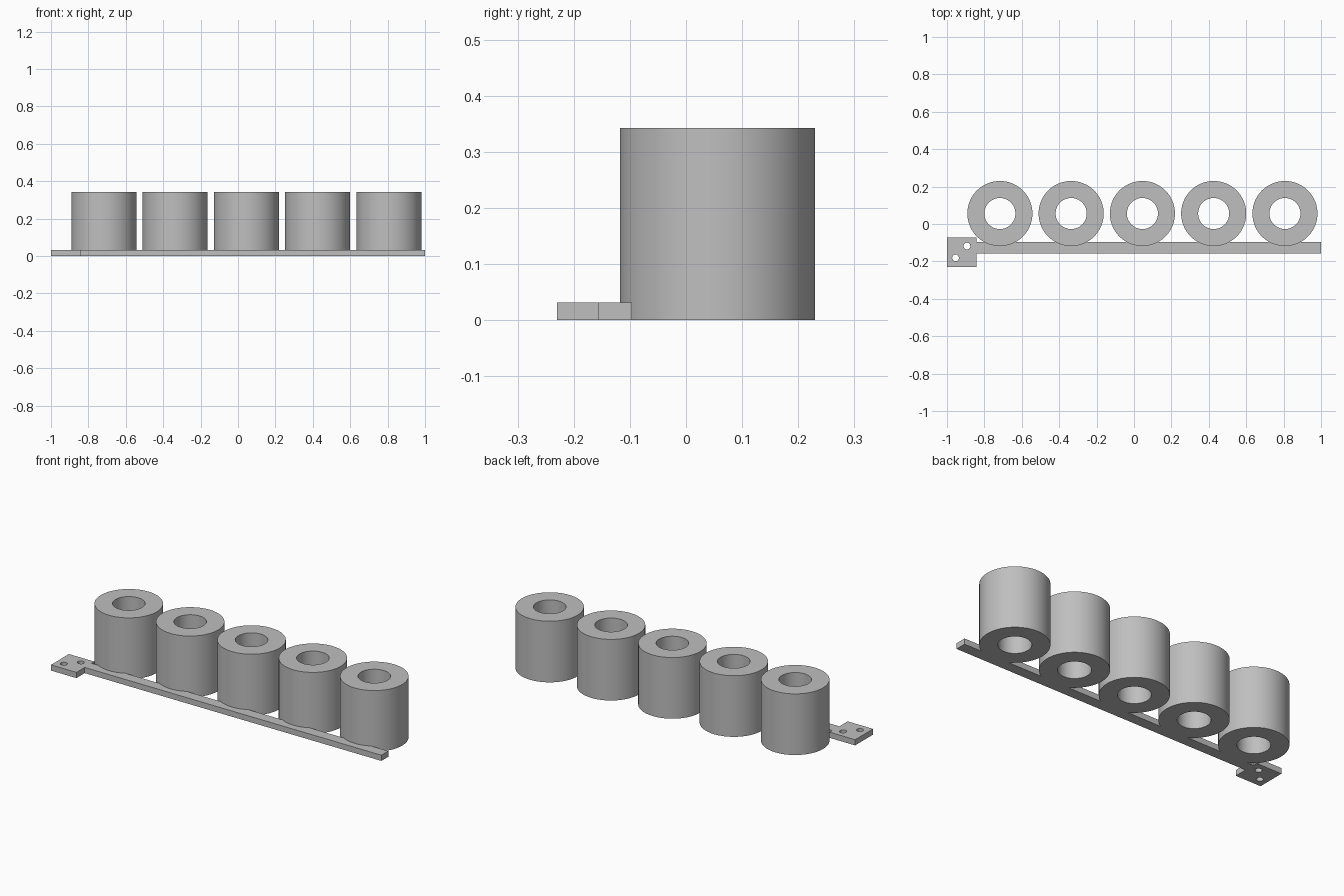
import bpy
from math import cos, sin, pi, radians

cube = bpy.data.objects.get("Cube")
if cube:
    bpy.data.objects.remove(cube, do_unlink=True)

# Single grey material
GREY = (0.52, 0.52, 0.52, 1.0)
grey = bpy.data.materials.new("plain grey")
grey.use_nodes = True
grey.diffuse_color = GREY
grey.node_tree.nodes["Principled BSDF"].inputs["Base Color"].default_value = GREY


def circle(cx, cy, r, n):
    return [(cx + r * cos(2 * pi * i / n), cy + r * sin(2 * pi * i / n)) for i in range(n)]


def extruded(name, loops, height, location=(0, 0)):
    """Flat outline with inner loops as holes, raised from the ground to a height."""
    curve = bpy.data.curves.new(name, "CURVE")
    curve.dimensions = "2D"
    curve.fill_mode = "BOTH"
    curve.extrude = height / 2
    for loop in loops:
        spline = curve.splines.new("POLY")
        spline.points.add(len(loop) - 1)
        for point, (x, y) in zip(spline.points, loop):
            point.co = (x, y, 0, 1)
        spline.use_cyclic_u = True
    obj = bpy.data.objects.new(name, curve)
    bpy.context.collection.objects.link(obj)
    obj.location = (location[0], location[1], height / 2)
    bpy.ops.object.select_all(action="DESELECT")
    obj.select_set(True)
    bpy.context.view_layer.objects.active = obj
    bpy.ops.object.convert(target="MESH")
    obj = bpy.context.object
    obj.data.materials.clear()
    obj.data.materials.append(grey)
    bpy.ops.object.shade_smooth_by_angle(angle=radians(30))
    return obj


# Row of five thick tubes
for i in range(5):
    extruded(f"tube_{i + 1}",
             [circle(0, 0, 0.174, 72), circle(0, 0, 0.083, 72)],
             0.343, (0.045 + (i - 2) * 0.381, 0.056))

# Long rail ending in a square mounting tab with two screw holes
outline = [(-1, -0.23), (-0.842, -0.23), (-0.842, -0.157), (1, -0.157),
           (1, -0.096), (-0.842, -0.096), (-0.842, -0.071), (-1, -0.071)]
extruded("mounting_rail",
         [outline, circle(-0.893, -0.118, 0.018, 32), circle(-0.954, -0.181, 0.018, 32)],
         0.032)
